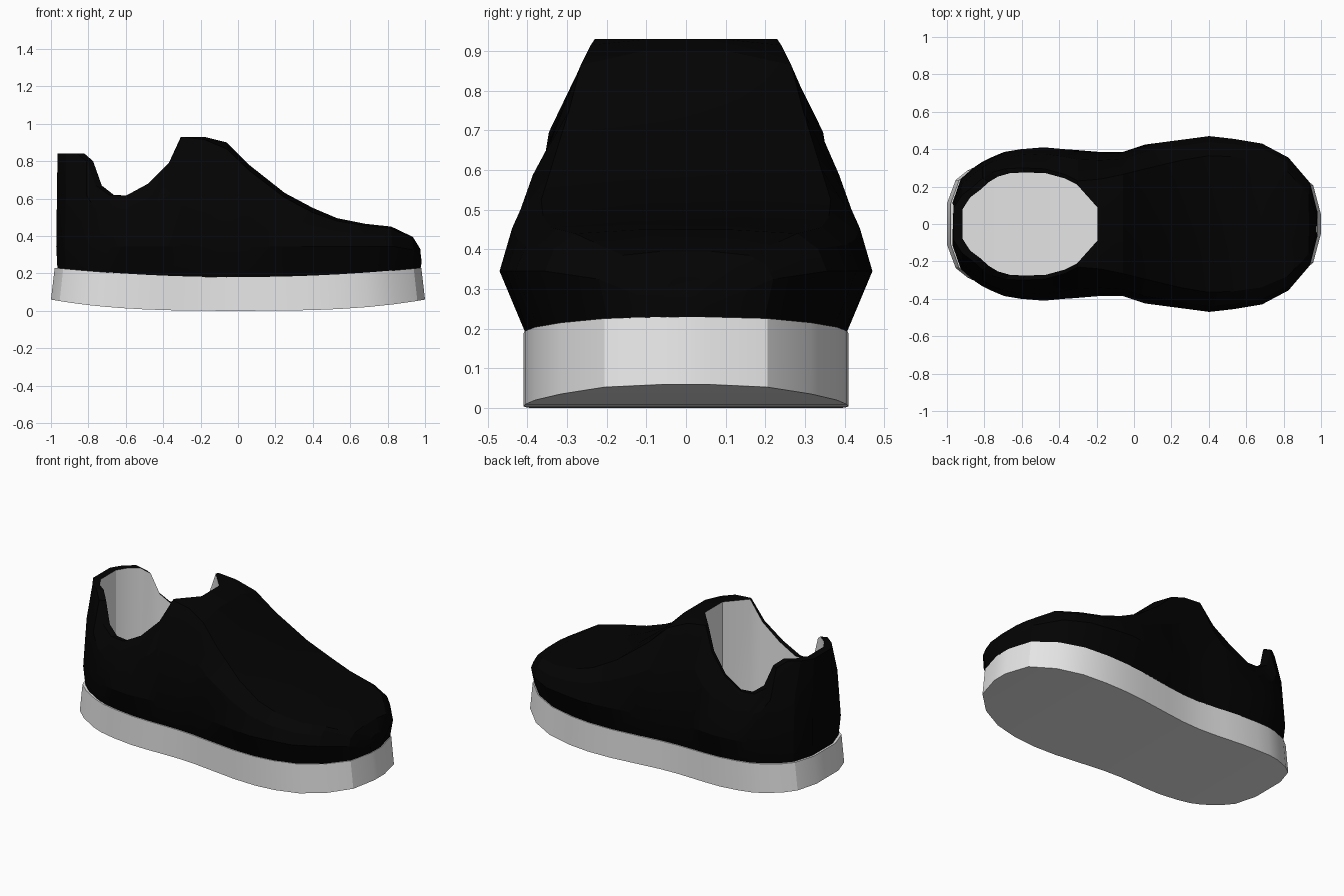
import bpy, bmesh

cube = bpy.data.objects.get("Cube")
if cube:
    bpy.data.objects.remove(cube, do_unlink=True)


def make_material(name, value):
    mat = bpy.data.materials.new(name)
    mat.use_nodes = True
    color = (value, value, value, 1)
    mat.diffuse_color = color
    bsdf = mat.node_tree.nodes["Principled BSDF"]
    bsdf.inputs["Base Color"].default_value = color
    bsdf.inputs["Roughness"].default_value = 0.8
    return mat


black = make_material("black fabric", 0.001)
pale = make_material("pale grey rubber", 0.8)


def loft(name, stations, material, wrap=False):
    """Skin mirrored half sections along x. Each station is (half points, is_open);
    repeated points share one vertex, and an open station has no strip over the middle."""
    bm = bmesh.new()
    rings = []
    for half, is_open in stations:
        ring = []
        for side, pts in ((-1, half), (1, half[::-1])):
            made = {}
            for x, y, z in pts:
                key = (x, y, z)
                if key not in made:
                    made[key] = bm.verts.new((x, side * y, z))
                ring.append(made[key])
        rings.append((ring, is_open))

    def face(verts):
        unique = list(dict.fromkeys(verts))
        if len(unique) > 2:
            bm.faces.new(unique)

    count = len(rings[0][0])
    for (a, a_open), (b, _) in zip(rings, rings[1:]):
        for j in range(count if wrap else count - 1):
            k = (j + 1) % count
            if a_open and j == count // 2 - 1:
                # the throat edge runs straight across the closed ring in front
                continue
            face((a[j], b[j], b[k], a[k]))
    face(rings[0][0])
    face(rings[-1][0][::-1])

    mesh = bpy.data.meshes.new(name)
    bm.to_mesh(mesh)
    bm.free()
    mesh.materials.append(material)
    obj = bpy.data.objects.new(name, mesh)
    bpy.context.collection.objects.link(obj)
    bpy.ops.object.select_all(action="DESELECT")
    obj.select_set(True)
    bpy.context.view_layer.objects.active = obj
    bpy.ops.object.shade_smooth_by_angle(angle=0.4)


# Sections, heel to toe: x, base half width, widest half width,
# collar or shoulder half width, its height, ridge height (None where the foot opening is)
SECTIONS = [
    (-.965, .1, .11, .085, .84, None),
    (-.92, .225, .24, .155, .84, None),
    (-.86, .275, .295, .2, .84, None),
    (-.81, .30, .33, .245, .80, None),
    (-.76, .325, .355, .275, .67, None),
    (-.69, .345, .385, .295, .62, None),
    (-.6, .355, .40, .30, .615, None),
    (-.48, .36, .41, .295, .68, None),
    (-.37, .355, .40, .265, .79, None),
    (-.30, .35, .395, .23, .93, None),
    (-.18, .345, .385, .24, .915, .93),
    (-.06, .35, .385, .265, .865, .90),
    (.06, .365, .425, .295, .75, .78),
    (.25, .39, .45, .34, .605, .63),
    (.4, .40, .47, .365, .525, .55),
    (.53, .395, .455, .36, .48, .495),
    (.68, .37, .43, .34, .455, .465),
    (.82, .305, .355, .28, .44, .45),
    (.935, .195, .22, .16, .385, .395),
    (.975, .04, .06, .05, .32, .33),
]


def sole_top(x):
    return 0.18 + 0.05 * x * x


# Fabric upper: base, widest line, upper side, shoulder and ridge
upper_stations = []
collar_points = []
for x, base, wide, shoulder, z_shoulder, z_ridge in SECTIONS:
    is_open = z_ridge is None
    z_wide = 0.345 if is_open else min(0.345, z_ridge - 0.07)
    edge = (x, shoulder, z_shoulder)
    ridge = edge if is_open else (x, 0.4 * shoulder, z_ridge)
    half = [
        (x, base, sole_top(x) - 0.01),
        (1.007 * x, wide, z_wide),
        (x, shoulder + 0.7 * (wide - shoulder), z_wide + 0.6 * (z_shoulder - z_wide)),
        edge,
        ridge,
    ]
    upper_stations.append((half, is_open))
    # the collar ends at the first closed section, on the ridge
    if is_open or not collar_points or upper_stations[-2][1]:
        collar_points.append(ridge)
loft("shoe_upper", upper_stations, black)

# Black collar rim, and the pale lining that drops straight from it to the floor
rim_stations = []
lining_stations = []
for x, y, z in collar_points:
    inner = (0.92 * (x + 0.18) - 0.195, 0.92 * y, z)
    floor = (*inner[:2], sole_top(x) - 0.005)
    rim_stations.append(([(x, y, z), inner], True))
    lining_stations.append(([inner, floor], False))
loft("collar_rim", rim_stations, black)
loft("lining", lining_stations, pale)

# Rubber sole, curved up and flared at heel and toe
sole_stations = []
for x, base, *_ in SECTIONS:
    t = (x - 0.005) / 0.97
    width = base + 0.01
    half = [(t, width, 0.06 * abs(t) ** 3), (0.98 * t, width, sole_top(t))]
    sole_stations.append((half, False))
loft("sole", sole_stations, pale, wrap=True)
